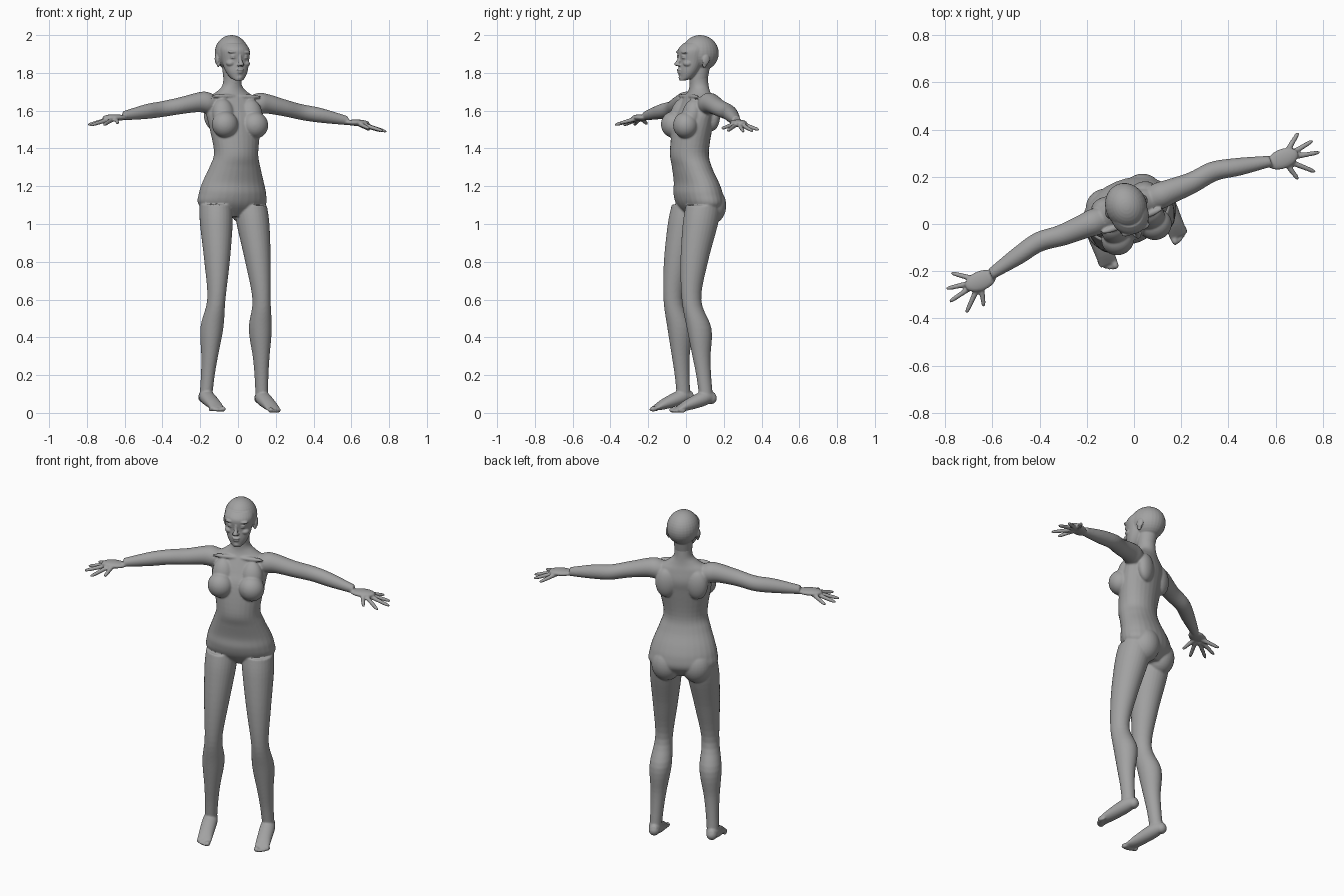
import bpy, bmesh, math
from mathutils import Vector, Matrix

cube = bpy.data.objects.get("Cube")
if cube:
    bpy.data.objects.remove(cube, do_unlink=True)

X, Y, Z = Vector((1, 0, 0)), Vector((0, 1, 0)), Vector((0, 0, 1))

shade = (0.36, 0.36, 0.36, 1)
grey = bpy.data.materials.new("plain grey")
grey.use_nodes = True
grey.diffuse_color = shade
grey.node_tree.nodes["Principled BSDF"].inputs["Base Color"].default_value = shade

# Turned stance with a slight drop of the left arm
lean = Matrix.Identity(4)
lean[2][0] = -0.02
stance = Matrix.Translation((-0.025, 0.055, 0)) @ Matrix.Rotation(math.radians(22), 4, 'Z') @ lean


def spline(before, start, end, after, t):
    """Smooth blend from one station to the next."""
    blended = []
    for a, b, c, d in zip(before, start, end, after):
        slope_in, slope_out = (c - a) / 2, (d - b) / 2
        ease = t * t * (3 - 2 * t)
        blended.append(b + (c - b) * ease + slope_in * t * (1 - t) ** 2 - slope_out * t * t * (1 - t))
    return blended


def loft(bm, stations, u, v, sides=28, steps=5):
    """Skin over elliptic sections: centre, radius along u, radius along v."""
    last = len(stations) - 1
    rows = []
    for i in range(last):
        before, after = stations[max(i - 1, 0)], stations[min(i + 2, last)]
        for step in range(steps):
            rows.append(spline(before, stations[i], stations[i + 1], after, step / steps))
    rows.append(stations[last])
    rings = []
    for x, y, z, radius_u, radius_v in rows:
        ring = []
        for k in range(sides):
            angle = math.tau * k / sides
            offset = u * (radius_u * math.cos(angle)) + v * (radius_v * math.sin(angle))
            ring.append(bm.verts.new(Vector((x, y, z)) + offset))
        rings.append(ring)
    for lower, upper in zip(rings, rings[1:]):
        for k in range(sides):
            bm.faces.new((lower[k - 1], lower[k], upper[k], upper[k - 1]))
    bm.faces.new(rings[0][::-1])
    bm.faces.new(rings[-1])


def ball(bm, centre, radii, tilt=0):
    """Ellipsoid, tilted about x."""
    place = Matrix.Translation(centre) @ Matrix.Rotation(tilt, 4, 'X') @ Matrix.Diagonal((*radii, 1))
    bmesh.ops.create_uvsphere(bm, u_segments=28, v_segments=18, radius=1, matrix=place)


def mirror(bm):
    """Repeat everything built so far on the other side."""
    copy = bmesh.ops.duplicate(bm, geom=bm.verts[:] + bm.edges[:] + bm.faces[:])
    verts = [item for item in copy["geom"] if isinstance(item, bmesh.types.BMVert)]
    bmesh.ops.scale(bm, vec=(-1, 1, 1), verts=verts)


def finish(name, bm, voxel, iterations):
    """Fuse the masses into one smooth skin."""
    bmesh.ops.recalc_face_normals(bm, faces=bm.faces)
    bm.transform(stance)
    mesh = bpy.data.meshes.new(name)
    bm.to_mesh(mesh)
    bm.free()
    mesh.materials.append(grey)
    obj = bpy.data.objects.new(name, mesh)
    bpy.context.collection.objects.link(obj)
    fuse = obj.modifiers.new("fuse", 'REMESH')
    fuse.mode = 'VOXEL'
    fuse.voxel_size = voxel
    fuse.use_smooth_shade = True
    soften = obj.modifiers.new("soften", 'SMOOTH')
    soften.factor = 0.5
    soften.iterations = iterations


body = bmesh.new()

# Leg: height, depth position, radius; the legs spread evenly toward the ankle
leg = [(1.1, 0, .09), (1, -.02, .09), (.8, -.06, .07), (.6, -.08, .05),
       (.45, -.04, .063), (.3, -.03, .046), (.2, -.02, .038), (.1, -.01, .035)]
loft(body, [(.165 - .06 * z, y, z, r * .95, r * 1.05) for z, y, r in leg], X, Y)
ball(body, (.13, -.11, .59), (.03, .02, .04))

# Foot from heel to toe, then five toes with the big one inside
foot = [(.04, .09, .02, .02), (-.02, .08, .04, .04), (-.12, .045, .04, .03), (-.18, .02, .04, .01)]
loft(body, [(.16, *section) for section in foot], X, Z)
ball(body, (.16, .02, .08), (.03, .03, .03))
for k in range(5):
    r = .01 if k else .014
    ball(body, (.136 + .014 * k, -.19 + .002 * k * k, .004 + r), (r, .02, r))

# Arm: centre and radius from shoulder to wrist
arm = [(.1, .01, 1.63, .05), (.15, .01, 1.64, .057), (.2, .01, 1.64, .052), (.3, .01, 1.62, .045),
       (.4, .02, 1.6, .042), (.5, 0, 1.585, .039), (.64, -.03, 1.56, .024)]
loft(body, [(*section, section[-1]) for section in arm], Y, Z)

# Palm and a fan of fingers
ball(body, (.69, -.04, 1.55), (.07, .042, .017))
palm = Vector((.69, -.04, 1.55))
for angle, length in zip((37, 9, -12, -44, -75), (.13, .15, .16, .15, .11)):
    turn = math.radians(angle)
    reach = Vector((math.cos(turn), math.sin(turn), -.28)) * length
    across = Z.cross(reach).normalized()
    up = reach.cross(across).normalized()
    finger = [(*(palm + reach * t), r, r) for t, r in ((.2, .013), (.6, .011), (.9, .009), (1, .004))]
    loft(body, finger, across, up, 14)

# Chest, seat, shoulder blade and collar bone
ball(body, (.086, -.096, 1.525), (.07, .066, .07))
ball(body, (.08, -.06, 1.58), (.06, .05, .085), -.25)
ball(body, (.083, .05, 1.1), (.085, .08, .1))
ball(body, (.085, .055, 1.58), (.06, .04, .085))
ball(body, (.07, -.045, 1.675), (.07, .014, .012))
mirror(body)

# Torso and neck: depth position, height, half width, half depth
torso = [(.02, 1.04, .1, .06), (.02, 1.1, .185, .11), (.01, 1.16, .186, .12), (0, 1.22, .17, .11),
         (-.025, 1.3, .14, .1), (-.04, 1.38, .12, .1), (-.02, 1.53, .145, .1), (0, 1.6, .155, .09),
         (.01, 1.66, .145, .07), (.015, 1.7, .085, .055), (.015, 1.74, .05, .05), (.01, 1.82, .05, .05)]
loft(body, [(0, *section) for section in torso], X, Y)
finish("body", body, .0052, 4)

head = bmesh.new()

# Nostril, brow, eyelids, cheek and ear
ball(head, (.011, -.104, 1.842), (.008, .011, .007))
ball(head, (.034, -.083, 1.91), (.03, .016, .009))
for z in (1.89, 1.88):
    ball(head, (.033, -.083, z), (.017, .014, .006))
ball(head, (.043, -.066, 1.85), (.024, .025, .018))
ball(head, (.086, .02, 1.87), (.009, .02, .028), -.2)
ball(head, (.08, .014, 1.845), (.008, .012, .016))
mirror(head)

# Skull, tapered jaw and upper neck
ball(head, (0, .022, 1.905), (.088, .1, .095))
jaw = [(-.08, 1.76, .02, .016), (-.06, 1.775, .04, .036), (-.045, 1.81, .06, .054),
       (-.03, 1.86, .073, .066), (-.02, 1.92, .08, .08), (0, 1.955, .066, .07)]
loft(head, [(0, *section) for section in jaw], X, Y)
loft(head, [(0, .01, 1.74, .045, .045), (0, .02, 1.86, .055, .06)], X, Y)

# Nose, lips and chin
nose = [(-.108, 1.838, .013), (-.112, 1.848, .013), (-.1, 1.87, .009), (-.095, 1.895, .008)]
loft(head, [(0, y, z, r, r) for y, z, r in nose], X, Y)
for y, z, width in ((-.099, 1.816, .021), (-.096, 1.803, .018)):
    ball(head, (0, y, z), (width, .011, .007))
ball(head, (0, -.083, 1.775), (.02, .017, .014))
finish("head", head, .0036, 3)
